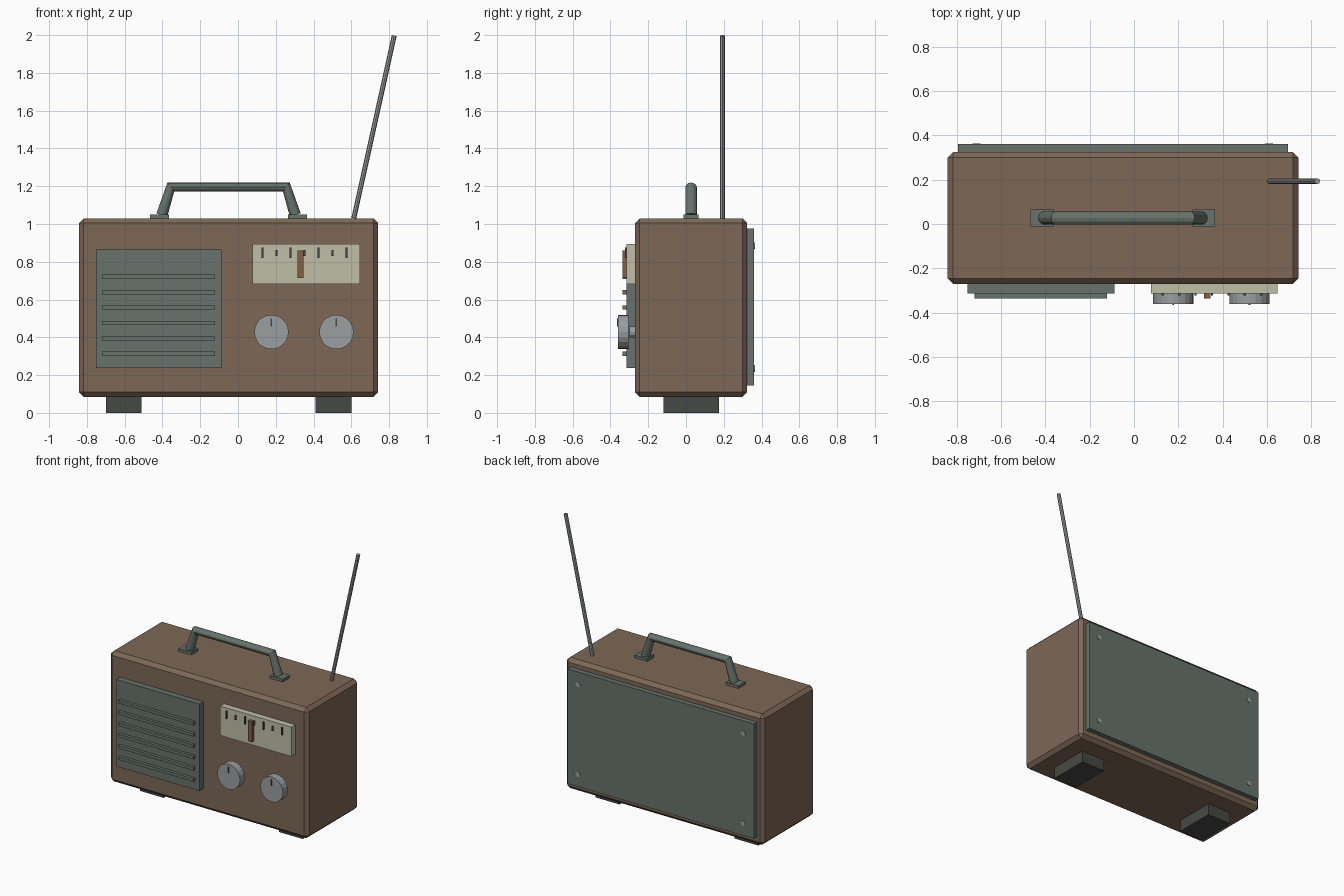
import bpy, bmesh, math
from mathutils import Vector

if "Cube" in bpy.data.objects:
    bpy.data.objects.remove(bpy.data.objects["Cube"])


def material(name, rgb):
    m = bpy.data.materials.new(name)
    m.diffuse_color = (*rgb, 1)
    m.use_nodes = True
    m.node_tree.nodes["Principled BSDF"].inputs["Base Color"].default_value = m.diffuse_color
    return m


BROWN = material("brown_case", (0.205, 0.138, 0.093))
GREEN = material("grey_green", (0.136, 0.171, 0.150))
DARK = material("dark_rubber", (0.062, 0.066, 0.058))
CREAM = material("cream_dial", (0.52, 0.52, 0.39))
METAL = material("light_metal", (0.32, 0.345, 0.345))
RUST = material("rust_pointer", (0.23, 0.115, 0.06))

CX, CY = -0.05, 0.027   # centre of the case
FRONT = -0.27           # front face of the case


def finish(name, bm, mat):
    mesh = bpy.data.meshes.new(name)
    bm.to_mesh(mesh)
    bm.free()
    mesh.materials.append(mat)
    ob = bpy.data.objects.new(name, mesh)
    bpy.context.collection.objects.link(ob)
    return ob


def box(name, x, y, z, mat, chamfer=0):
    """Box from (min, max) pairs on each axis."""
    bm = bmesh.new()
    bmesh.ops.create_cube(bm, size=1)
    for v in bm.verts:
        v.co = [(a + b) / 2 + c * (b - a) for (a, b), c in zip((x, y, z), v.co)]
    if chamfer:
        bmesh.ops.bevel(bm, geom=bm.edges[:], offset=chamfer, segments=1, affect='EDGES')
    return finish(name, bm, mat)


def rod(name, start, end, radius, sides, mat):
    """Straight cylinder between two points."""
    a, b = Vector(start), Vector(end)
    bm = bmesh.new()
    bmesh.ops.create_cone(bm, cap_ends=True, segments=sides, radius1=radius,
                          radius2=radius, depth=(b - a).length)
    ob = finish(name, bm, mat)
    ob.location = (a + b) / 2
    ob.rotation_mode = 'QUATERNION'
    ob.rotation_quaternion = (b - a).to_track_quat('Z', 'Y')
    return ob


# Case and back panel with corner screws
box("case", (-0.842, 0.742), (FRONT, 0.324), (0.085, 1.03), BROWN, 0.025)
box("back_panel", (-0.795, 0.695), (0.315, 0.36), (0.145, 0.975), GREEN)
for sx in (-1, 1):
    for z in (0.235, 0.885):
        x = CX + sx * 0.66
        rod("back_screw", (x, 0.35, z), (x, 0.364, z), 0.018, 12, METAL)

# Feet
for sx in (-1, 1):
    x = CX + sx * 0.555
    box("foot", (x - 0.095, x + 0.095), (-0.12, 0.174), (0, 0.09), DARK)

# Speaker grille with slats
box("speaker_grille", (-0.752, -0.088), (-0.314, FRONT + 0.01), (0.237, 0.865), GREEN)
for i in range(6):
    z = 0.313 + i * 0.0815
    box("grille_slat", (-0.72, -0.122), (-0.336, -0.31), (z - 0.011, z + 0.011), GREEN)

# Tuning dial with scale marks and pointer
box("tuning_dial", (0.077, 0.647), (-0.314, FRONT + 0.01), (0.682, 0.895), CREAM)
for i in range(7):
    x = 0.13 + i * 0.074
    h = 0.028 if i % 2 == 0 else 0.016
    box("scale_mark", (x - 0.005, x + 0.005), (-0.322, -0.31),
        (0.847 - h, 0.847 + h), DARK)
box("dial_pointer", (0.315, 0.346), (-0.336, -0.31), (0.713, 0.86), RUST)

# Control knobs
for x in (0.177, 0.521):
    rod("knob_shaft", (x, FRONT + 0.01, 0.428), (x, -0.3, 0.428), 0.03, 12, METAL)
    rod("knob", (x, -0.304, 0.428), (x, -0.36, 0.428), 0.091, 20, METAL)
    box("knob_mark", (x - 0.004, x + 0.004), (-0.365, -0.355), (0.457, 0.5), DARK)

# Carrying handle: mounts and bent tube
for sx in (-1, 1):
    x = CX + sx * 0.365
    box("handle_mount", (x - 0.051, x + 0.051), (CY - 0.039, CY + 0.039), (1.02, 1.05), GREEN)
curve = bpy.data.curves.new("handle", 'CURVE')
curve.dimensions = '3D'
curve.bevel_depth = 0.03
curve.bevel_resolution = 4
curve.use_fill_caps = True
path = [(-0.353, 1.048), (-0.306, 1.195), (0.306, 1.195), (0.353, 1.048)]
spline = curve.splines.new('POLY')
spline.points.add(len(path) - 1)
for p, (x, z) in zip(spline.points, path):
    p.co = (CX + x, CY, z, 1)
tube = bpy.data.objects.new("handle_tube", curve)
bpy.context.collection.objects.link(tube)
mesh = bpy.data.meshes.new_from_object(tube.evaluated_get(bpy.context.evaluated_depsgraph_get()))
bpy.data.objects.remove(tube)
mesh.materials.clear()
mesh.materials.append(GREEN)
for poly in mesh.polygons:
    poly.use_smooth = False
    poly.material_index = 0
bpy.context.collection.objects.link(bpy.data.objects.new("handle", mesh))

# Aerial
rod("aerial", (0.613, 0.193, 1.03), (0.827, 0.193, 1.997), 0.013, 8, METAL)
